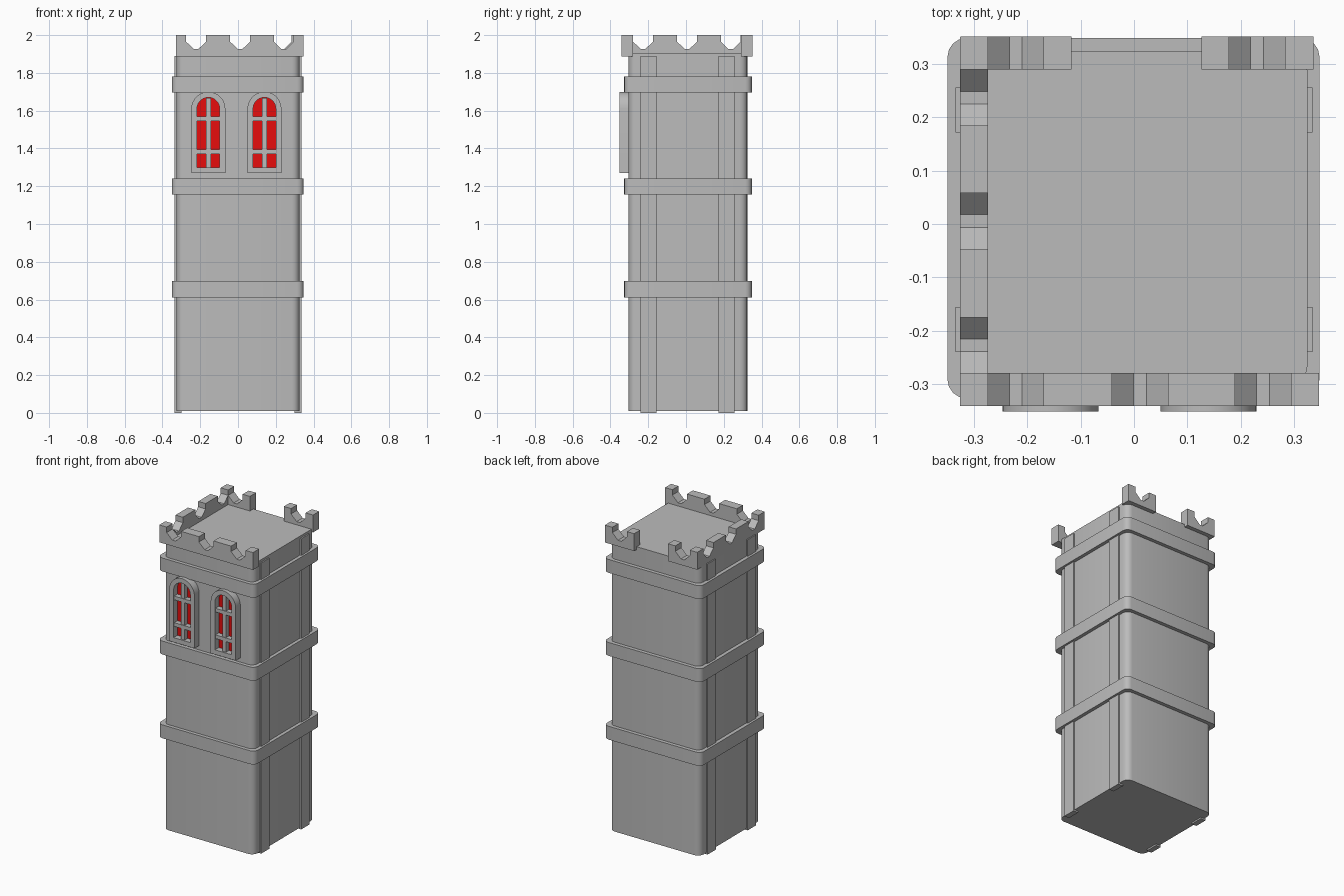
import bpy, bmesh, math
from mathutils import Vector

cube = bpy.data.objects.get("Cube")
if cube:
    bpy.data.objects.remove(cube, do_unlink=True)


def material(name, rgb):
    m = bpy.data.materials.new(name)
    m.use_nodes = True
    m.diffuse_color = (*rgb, 1)
    m.node_tree.nodes["Principled BSDF"].inputs["Base Color"].default_value = (*rgb, 1)
    return m


STONE = material("stone_grey", (0.5, 0.5, 0.5))
RED = material("window_red", (0.8, 0.004, 0.004))


def finish(bm, name, mat=STONE, smooth=True):
    bmesh.ops.recalc_face_normals(bm, faces=bm.faces)
    mesh = bpy.data.meshes.new(name)
    bm.to_mesh(mesh)
    bm.free()
    mesh.materials.append(mat)
    ob = bpy.data.objects.new(name, mesh)
    bpy.context.collection.objects.link(ob)
    if smooth:
        bpy.ops.object.select_all(action="DESELECT")
        ob.select_set(True)
        bpy.context.view_layer.objects.active = ob
        bpy.ops.object.shade_smooth_by_angle(angle=math.radians(35))
    return ob


def box(name, xs, ys, zs, radius=0.0):
    """Box from ranges; a radius rounds its upright edges."""
    bm = bmesh.new()
    bmesh.ops.create_cube(bm, size=1)
    lo = Vector((xs[0], ys[0], zs[0]))
    hi = Vector((xs[1], ys[1], zs[1]))
    for v in bm.verts:
        v.co = Vector(lo[i] + (hi[i] - lo[i]) * (v.co[i] + 0.5) for i in range(3))
    if radius:
        upright = [e for e in bm.edges if abs(e.verts[0].co.z - e.verts[1].co.z) > 1e-4]
        bmesh.ops.bevel(bm, geom=upright, offset=radius, segments=4, profile=0.5, affect="EDGES")
    return finish(bm, name, smooth=radius > 0)


def battlement(name, span, depth, notches, along_x=True, z0=1.887, z1=2.0):
    """Wall strip with pointed notches cut into its top."""
    half, tip = 0.0525, 0.012
    outline = [(span[0], z0), (span[0], z1)]
    for c in notches:
        outline += [(c - half, z1), (c - half, 1.965), (c - tip, 1.926),
                    (c + tip, 1.926), (c + half, 1.965), (c + half, z1)]
    outline += [(span[1], z1), (span[1], z0)]
    bm = bmesh.new()
    place = (lambda a, d, z: (a, d, z)) if along_x else (lambda a, d, z: (d, a, z))
    face = bm.faces.new([bm.verts.new(place(a, depth[0], z)) for a, z in outline])
    out = bmesh.ops.extrude_face_region(bm, geom=[face])
    move = Vector(place(0, depth[1] - depth[0], 0))
    bmesh.ops.translate(bm, vec=move, verts=[g for g in out["geom"] if isinstance(g, bmesh.types.BMVert)])
    return finish(bm, name, smooth=False)


def arch(cx, half, bottom, spring, steps=14):
    """Outline of a round-headed opening."""
    pts = [(cx - half, bottom)]
    for i in range(steps + 1):
        a = math.pi * (1 - i / steps)
        pts.append((cx + half * math.cos(a), spring + half * math.sin(a)))
    return pts + [(cx + half, bottom)]


def window(side, cx):
    front, back, spring = -0.352, -0.295, 1.61
    outer = arch(cx, 0.09, 1.27, spring)
    inner = arch(cx, 0.06, 1.30, spring)
    # Frame
    bm = bmesh.new()
    rings = [[bm.verts.new((x, y, z)) for x, z in pts]
             for pts, y in ((outer, back), (outer, front), (inner, front), (inner, back))]
    n = len(outer)
    for a, b in zip(rings, rings[1:]):
        for i in range(n):
            j = (i + 1) % n
            bm.faces.new((a[i], a[j], b[j], b[i]))
    finish(bm, side + "_window_frame")
    # Pane
    bm = bmesh.new()
    bm.faces.new([bm.verts.new((x, -0.312, z)) for x, z in reversed(inner)])
    pane = finish(bm, side + "_window_pane", RED, smooth=False)
    if pane.data.polygons[0].normal.y > 0:
        pane.data.flip_normals()
    # Glazing bars
    box(side + "_window_mullion", (cx - 0.013, cx + 0.013), (-0.342, -0.31), (1.30, 1.668))
    for label, z in (("lower", 1.383), ("upper", 1.556)):
        box(f"{side}_window_{label}_bar", (cx - 0.061, cx + 0.061), (-0.346, -0.31), (z - 0.012, z + 0.012))


# Tower shaft with flat roof
box("tower_shaft", (-0.326, 0.326), (-0.304, 0.325), (0.01, 1.905), 0.04)

# Stone bands
for label, z in (("lower", 0.61), ("middle", 1.155), ("upper", 1.695)):
    box(label + "_band", (-0.35, 0.348), (-0.327, 0.349), (z, z + 0.087), 0.035)

# Flat pilasters on both sides
for side, s in (("left", 1), ("right", -1)):
    for label, y in (("front", -0.198), ("back", 0.214)):
        box(f"{side}_{label}_pilaster", sorted((s * 0.30, s * 0.335)), (y - 0.042, y + 0.042), (0, 1.89))

# Battlements: full front and right walls, two back corners
battlement("front_battlement", (-0.327, 0.347), (-0.342, -0.28), (-0.222, 0.011, 0.242))
battlement("right_battlement", (-0.341, 0.351), (-0.327, -0.274), (-0.2275, 0.0055, 0.237), along_x=False)
battlement("back_right_battlement", (-0.326, -0.117), (0.29, 0.352), (-0.222,))
battlement("back_left_battlement", (0.127, 0.337), (0.29, 0.352), (0.231,))

# Arched windows
window("right", -0.157)
window("left", 0.14)
